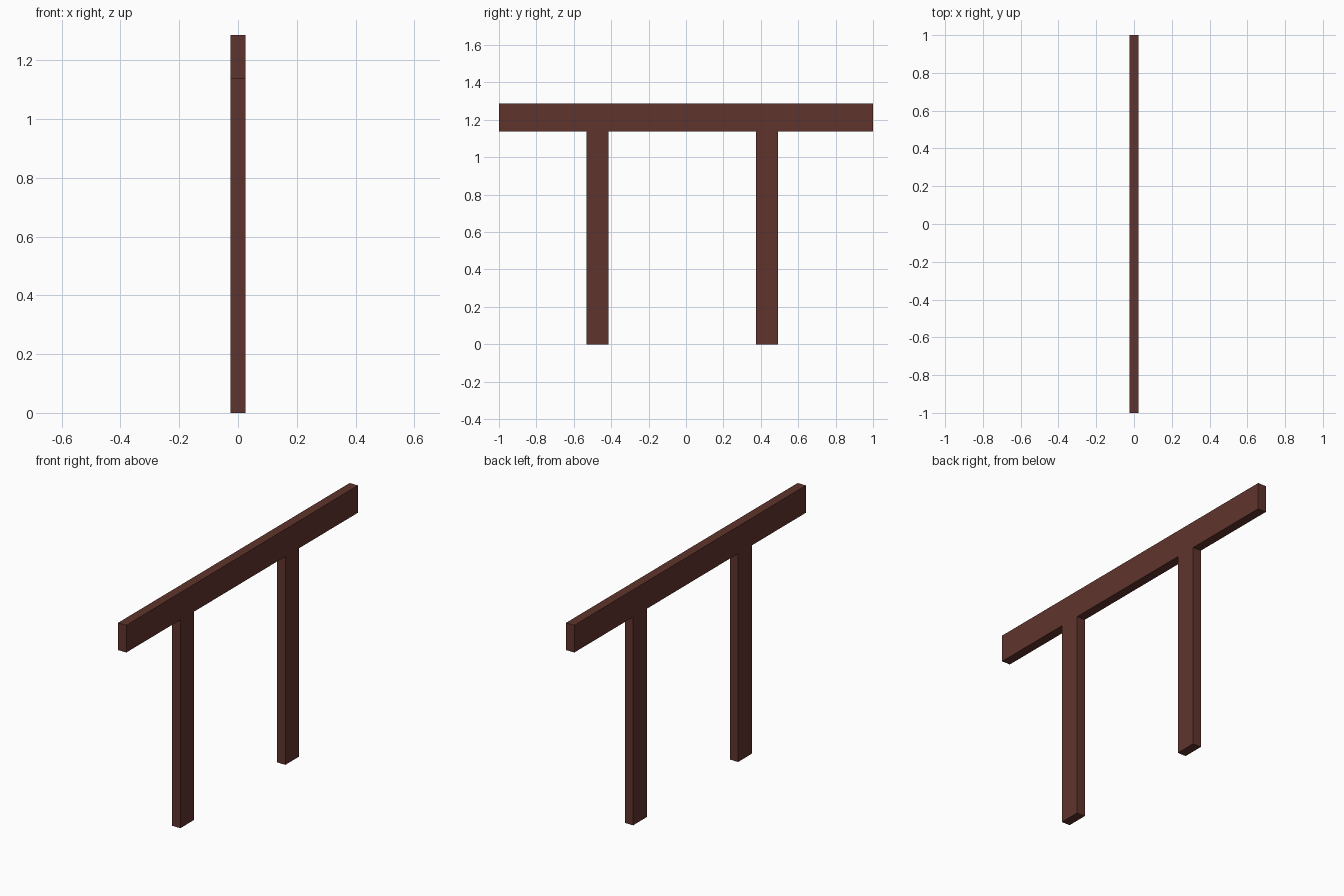
import bpy, bmesh

if "Cube" in bpy.data.objects:
    bpy.data.objects.remove(bpy.data.objects["Cube"])

THICK = 0.05
TOP, UNDERSIDE = 1.287, 1.138
POSTS = [(-0.533, -0.414), (0.373, 0.492)]   # y range of each post

wood = bpy.data.materials.new("dark_red_brown_wood")
wood.diffuse_color = (0.117, 0.034, 0.026, 1)
wood.use_nodes = True
wood.node_tree.nodes["Principled BSDF"].inputs["Base Color"].default_value = wood.diffuse_color

# Side outline: rail ends, then down and up around each post
outline = [(1, TOP), (-1, TOP), (-1, UNDERSIDE)]
for a, b in POSTS:
    outline += [(a, UNDERSIDE), (a, 0), (b, 0), (b, UNDERSIDE)]
outline.append((1, UNDERSIDE))

# Extrude the one-piece rail and posts across the thickness
bm = bmesh.new()
face = bm.faces.new([bm.verts.new((-THICK / 2, y, z)) for y, z in outline])
result = bmesh.ops.extrude_face_region(bm, geom=[face], use_keep_orig=True)
moved = [v for v in result["geom"] if isinstance(v, bmesh.types.BMVert)]
bmesh.ops.translate(bm, verts=moved, vec=(THICK, 0, 0))
bmesh.ops.recalc_face_normals(bm, faces=bm.faces)

mesh = bpy.data.meshes.new("rail_with_posts")
bm.to_mesh(mesh)
bm.free()
mesh.materials.append(wood)
bpy.context.collection.objects.link(bpy.data.objects.new("rail_with_posts", mesh))
